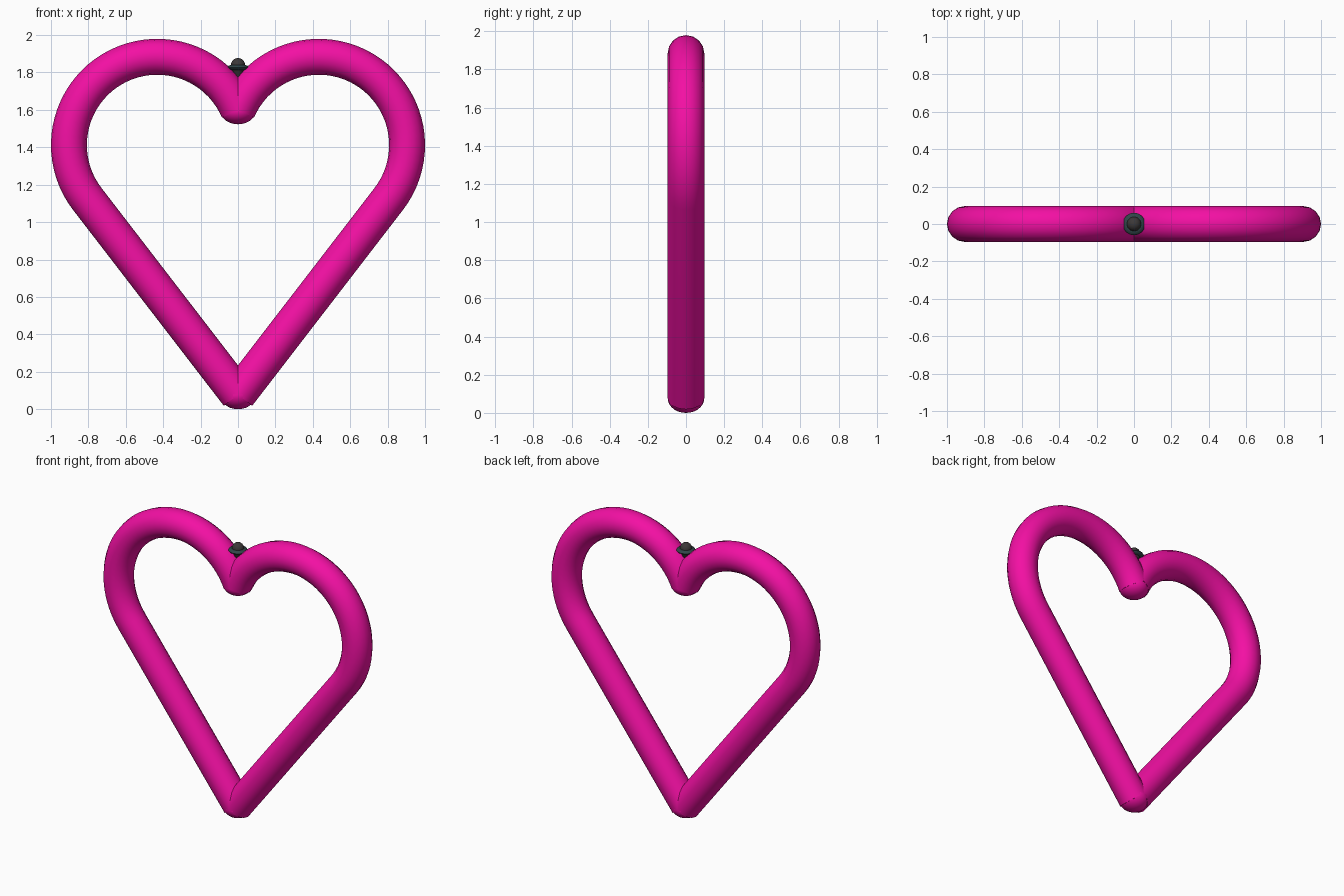
import bpy, bmesh
from math import sin, cos, pi, radians

if "Cube" in bpy.data.objects:
    bpy.data.objects.remove(bpy.data.objects["Cube"])

R = 0.096                       # tube radius
CX, CZ, AR = 0.432, 1.412, 0.472  # lobe centre and arc radius
TIP_Z, NOTCH_Z = 0.077, 1.595


def material(name, rgb):
    m = bpy.data.materials.new(name)
    m.diffuse_color = (*rgb, 1)
    m.use_nodes = True
    m.node_tree.nodes["Principled BSDF"].inputs["Base Color"].default_value = m.diffuse_color
    return m


pink = material("pink", (0.9, 0.005, 0.37))
slate = material("slate", (0.03, 0.06, 0.065))
charcoal = material("charcoal", (0.045, 0.04, 0.04))


def finish(ob, mat, angle=40):
    ob.data.materials.append(mat)
    bpy.ops.object.select_all(action='DESELECT')
    ob.select_set(True)
    bpy.context.view_layer.objects.active = ob
    bpy.ops.object.shade_smooth_by_angle(angle=radians(angle))


def tube_half(name, side):
    # straight leg from the tip, then the lobe arc round to the notch
    pts = [(0, TIP_Z)]
    a0, a1, n = radians(-38), radians(156.5), 40
    for i in range(n + 1):
        a = a0 + (a1 - a0) * i / n
        pts.append((CX + AR * cos(a), CZ + AR * sin(a)))
    cu = bpy.data.curves.new(name, 'CURVE')
    cu.dimensions = '3D'
    cu.bevel_depth = R
    cu.bevel_resolution = 6
    cu.use_fill_caps = True
    sp = cu.splines.new('POLY')
    sp.points.add(len(pts) - 1)
    for p, (x, z) in zip(sp.points, pts):
        p.co = (side * x, 0, z, 1)
    ob = bpy.data.objects.new(name, cu)
    bpy.context.collection.objects.link(ob)
    bpy.ops.object.select_all(action='DESELECT')
    ob.select_set(True)
    bpy.context.view_layer.objects.active = ob
    bpy.ops.object.convert(target='MESH')
    finish(bpy.context.object, pink)


def ball(name, z, r, rz, mat):
    bpy.ops.mesh.primitive_uv_sphere_add(segments=24, ring_count=14, radius=1, location=(0, 0, z))
    ob = bpy.context.object
    ob.name = name
    ob.scale = (r, r, rz)
    bpy.ops.object.transform_apply(location=False, rotation=False, scale=True)
    finish(ob, mat)


def lathe(name, profile, mat, steps=24):
    bm = bmesh.new()
    vs = [bm.verts.new((r, 0, z)) for r, z in profile]
    es = [bm.edges.new(p) for p in zip(vs, vs[1:])]
    bmesh.ops.spin(bm, geom=vs + es, cent=(0, 0, 0), axis=(0, 0, 1),
                   angle=2 * pi, steps=steps, use_duplicate=False)
    bmesh.ops.remove_doubles(bm, verts=bm.verts, dist=1e-5)
    bmesh.ops.recalc_face_normals(bm, faces=bm.faces)
    me = bpy.data.meshes.new(name)
    bm.to_mesh(me)
    bm.free()
    ob = bpy.data.objects.new(name, me)
    bpy.context.collection.objects.link(ob)
    finish(ob, mat)


# heart outline
tube_half("heart_right", 1)
tube_half("heart_left", -1)

# rounded joints at the bottom tip and the notch
ball("tip_joint", TIP_Z, R, TIP_Z, pink)
ball("notch_joint", NOTCH_Z, R * 0.98, 0.072, pink)

# small stud in the notch: cone stem, collar and round head
lathe("stud_stem", [(0, 1.74), (0.012, 1.765), (0.037, 1.818), (0, 1.82)], charcoal)
lathe("stud_collar", [(0, 1.813), (0.04, 1.814), (0.055, 1.82), (0.06, 1.827),
                      (0.055, 1.834), (0.04, 1.84), (0, 1.841)], slate)
ball("stud_head", 1.84, 0.038, 0.037, charcoal)
